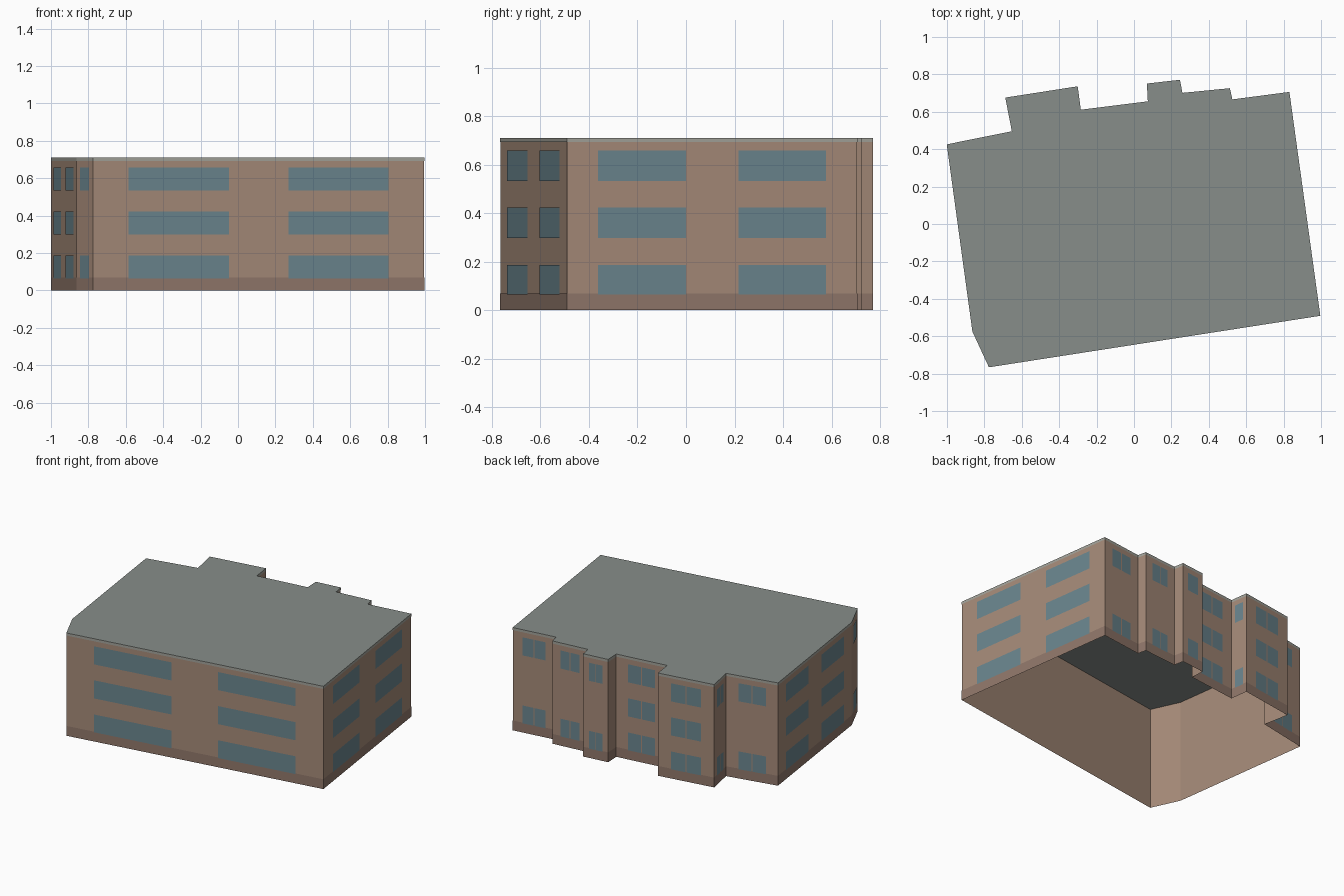
import bpy, bmesh
from mathutils import Vector

if "Cube" in bpy.data.objects:
    bpy.data.objects.remove(bpy.data.objects["Cube"])

H = 0.71
# Footprint, counter-clockwise from the front left corner
OUTLINE = [Vector(p) for p in [
    (-0.775, -0.765), (0.995, -0.49), (0.83, 0.705), (0.525, 0.665),
    (0.512, 0.725), (0.258, 0.70), (0.245, 0.77), (0.07, 0.75),
    (0.075, 0.655), (-0.285, 0.61), (-0.302, 0.735), (-0.687, 0.675),
    (-0.652, 0.495), (-1.0, 0.425), (-0.863, -0.575)]]
N = len(OUTLINE)


def material(name, rgb):
    m = bpy.data.materials.new(name)
    m.diffuse_color = (*rgb, 1)
    m.use_nodes = True
    m.node_tree.nodes["Principled BSDF"].inputs["Base Color"].default_value = m.diffuse_color
    return m


def make_object(name, quads, mat):
    bm = bmesh.new()
    for q in quads:
        bm.faces.new([bm.verts.new(p) for p in q])
    bmesh.ops.remove_doubles(bm, verts=bm.verts, dist=1e-5)
    me = bpy.data.meshes.new(name)
    bm.to_mesh(me)
    bm.free()
    me.materials.append(mat)
    ob = bpy.data.objects.new(name, me)
    bpy.context.collection.objects.link(ob)
    return ob


def grown(d):
    """Footprint offset outwards by d with mitred corners."""
    out = []
    for i, p in enumerate(OUTLINE):
        a = (p - OUTLINE[i - 1]).normalized()
        b = (OUTLINE[(i + 1) % N] - p).normalized()
        na, nb = Vector((a.y, -a.x)), Vector((b.y, -b.x))
        out.append(p + (na + nb) * (d / (1 + na.dot(nb))))
    return out


def panel(pts, i, t0, t1, z0, z1):
    """Upright quad covering part t0..t1 of facade i."""
    a, b = pts[i], pts[(i + 1) % N]
    p, q = a.lerp(b, t0), a.lerp(b, t1)
    return [(*p, z0), (*q, z0), (*q, z1), (*p, z1)]


def ring(d, z0, z1):
    pts = grown(d)
    return [panel(pts, i, 0, 1, z0, z1) for i in range(N)]


brick = material("brick", (0.376, 0.254, 0.188))
plinth = material("plinth", (0.28, 0.185, 0.145))
trim = material("trim", (0.36, 0.36, 0.32))
glass = material("glass", (0.145, 0.235, 0.27))
slate = material("slate", (0.242, 0.27, 0.254))

# Wall shell, open underneath, with base and top bands laid over it
make_object("walls", ring(0, 0, H), brick)
make_object("base_band", ring(0.001, 0, 0.068), plinth)
make_object("top_band", ring(0.001, 0.692, H), trim)

# Flat roof
make_object("roof", [[(*p, H) for p in grown(0.001)]], slate)

# Windows: wide pairs on long facades, close pairs on short ones
pts = grown(0.002)
rows = [(0.064, 0.187), (0.298, 0.423), (0.533, 0.658)]
windows = []
for i in range(N):
    length = (OUTLINE[(i + 1) % N] - OUTLINE[i]).length
    if length < 0.11:
        continue
    spans = [(0.108, 0.41), (0.59, 0.892)] if length > 0.6 else [(0.235, 0.49), (0.51, 0.765)]
    for z0, z1 in (rows if length > 0.358 else rows[::2]):
        windows += [panel(pts, i, t0, t1, z0, z1) for t0, t1 in spans]
make_object("windows", windows, glass)
